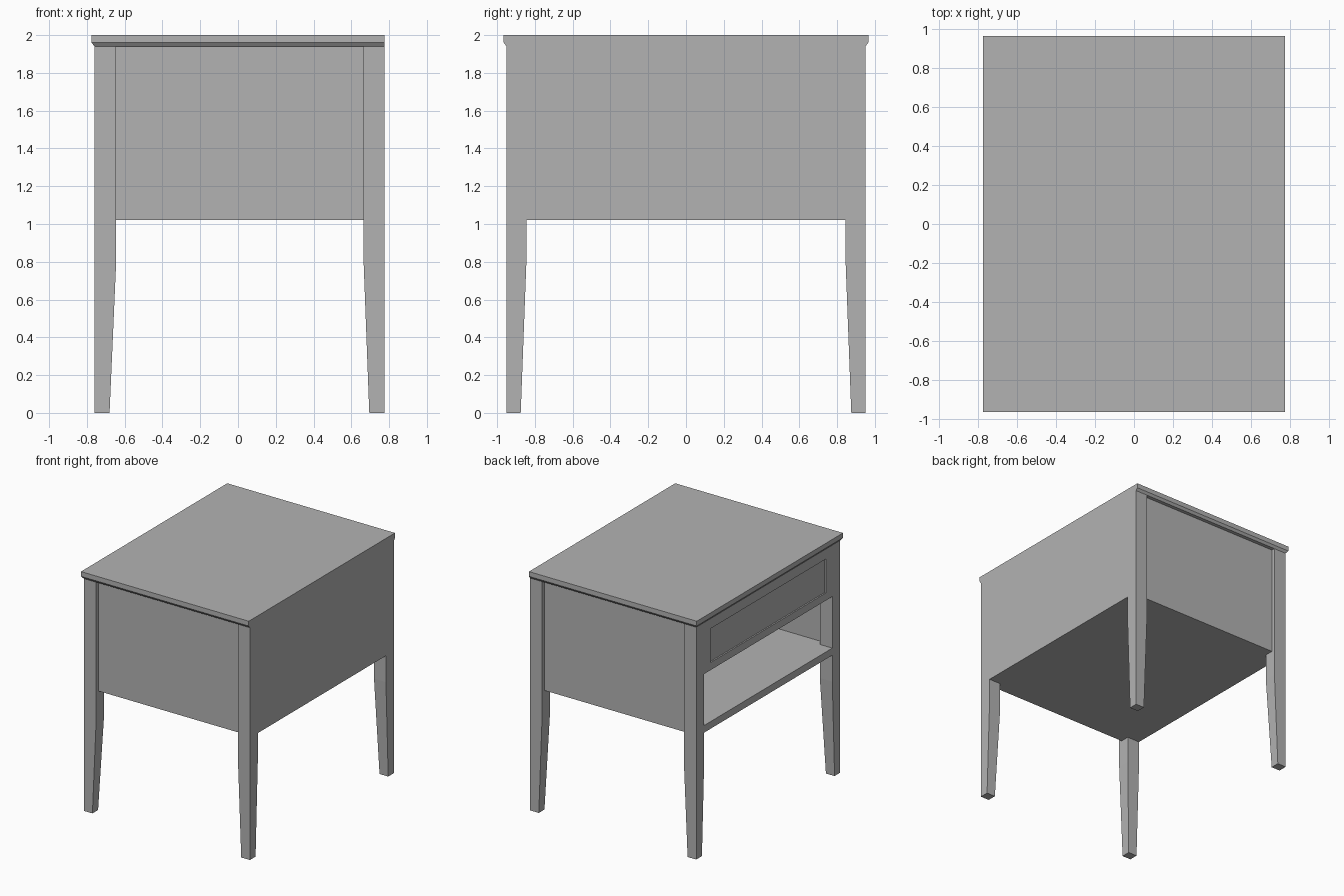
import bpy, bmesh

if "Cube" in bpy.data.objects:
    bpy.data.objects.remove(bpy.data.objects["Cube"])

grey = bpy.data.materials.new("plain_grey")
grey.diffuse_color = (0.45, 0.45, 0.45, 1)
grey.use_nodes = True
grey.node_tree.nodes["Principled BSDF"].inputs["Base Color"].default_value = grey.diffuse_color


def finish(name, bm):
    bmesh.ops.recalc_face_normals(bm, faces=bm.faces[:])
    mesh = bpy.data.meshes.new(name)
    bm.to_mesh(mesh)
    bm.free()
    mesh.materials.append(grey)
    obj = bpy.data.objects.new(name, mesh)
    bpy.context.collection.objects.link(obj)
    return obj


def loft(name, levels):
    """Stack of rectangles (x0, x1, y0, y1, z), skinned and capped."""
    bm = bmesh.new()
    rings = [[bm.verts.new((x, y, z)) for x, y in
              ((x0, y0), (x1, y0), (x1, y1), (x0, y1))]
             for x0, x1, y0, y1, z in levels]
    for low, high in zip(rings, rings[1:]):
        for i in range(4):
            j = (i + 1) % 4
            bm.faces.new((low[i], low[j], high[j], high[i]))
    bm.faces.new(rings[0])
    bm.faces.new(rings[-1])
    return finish(name, bm)


def box(name, x0, x1, y0, y1, z0, z1):
    return loft(name, [(x0, x1, y0, y1, z0), (x0, x1, y0, y1, z1)])


LEFT, RIGHT = -0.76, 0.775      # outer leg faces
IN_L, IN_R = -0.645, 0.665      # inner leg faces
BASE, UNDER = 1.02, 1.94        # underside of body and of top

# Tabletop: chamfered underneath on all edges but the flush right one
loft("top", [(LEFT, RIGHT, -0.95, 0.95, UNDER),
             (-0.775, RIGHT, -0.965, 0.965, 1.96),
             (-0.775, RIGHT, -0.965, 0.965, 2.0)])

# Legs: straight beside the body, tapered on the inner faces below
for s, end in ((-1, "front"), (1, "back")):
    outer, inner, foot = s * 0.95, s * 0.845, s * 0.875
    for side, a, b, f in (("left", LEFT, IN_L, -0.68), ("right", RIGHT, IN_R, 0.695)):
        loft(f"{end}_{side}_leg", [(a, f, outer, foot, 0),
                                   (a, b, outer, inner, 0.8),
                                   (a, b, outer, inner, UNDER)])
    # End panel set back from the leg faces
    y0, y1 = sorted((s * 0.92, s * 0.895))
    box(f"{end}_panel", IN_L, IN_R, y0, y1, BASE, UNDER)

# Closed right side, flush with the legs
box("right_panel", 0.745, RIGHT, -0.845, 0.845, BASE, UNDER)

# Shelf floor with its front rail, and the board under the drawer
box("shelf_floor", IN_L, 0.745, -0.895, 0.895, BASE, 1.08)
box("shelf_rail", LEFT, IN_L, -0.845, 0.845, BASE, 1.08)
box("drawer_board", -0.73, 0.745, -0.845, 0.845, 1.51, 1.535)

# Drawer side: rail frame with the drawer face slightly sunk in
frame = bmesh.new()
v = [frame.verts.new((x, y, z)) for x in (LEFT, -0.73)
     for y, z in ((-0.845, 1.51), (0.845, 1.51), (0.845, UNDER), (-0.845, UNDER))]
w = [frame.verts.new((x, y, z)) for x in (LEFT, LEFT + 0.012)
     for y, z in ((-0.76, 1.573), (0.76, 1.573), (0.76, 1.856), (-0.76, 1.856))]
for i in range(4):
    j = (i + 1) % 4
    frame.faces.new((v[i], v[j], w[j], w[i]))
    frame.faces.new((w[i], w[j], w[j + 4], w[i + 4]))
    frame.faces.new((v[i], v[j], v[j + 4], v[i + 4]))
frame.faces.new(w[4:])
frame.faces.new(v[4:])
finish("drawer_front", frame)
